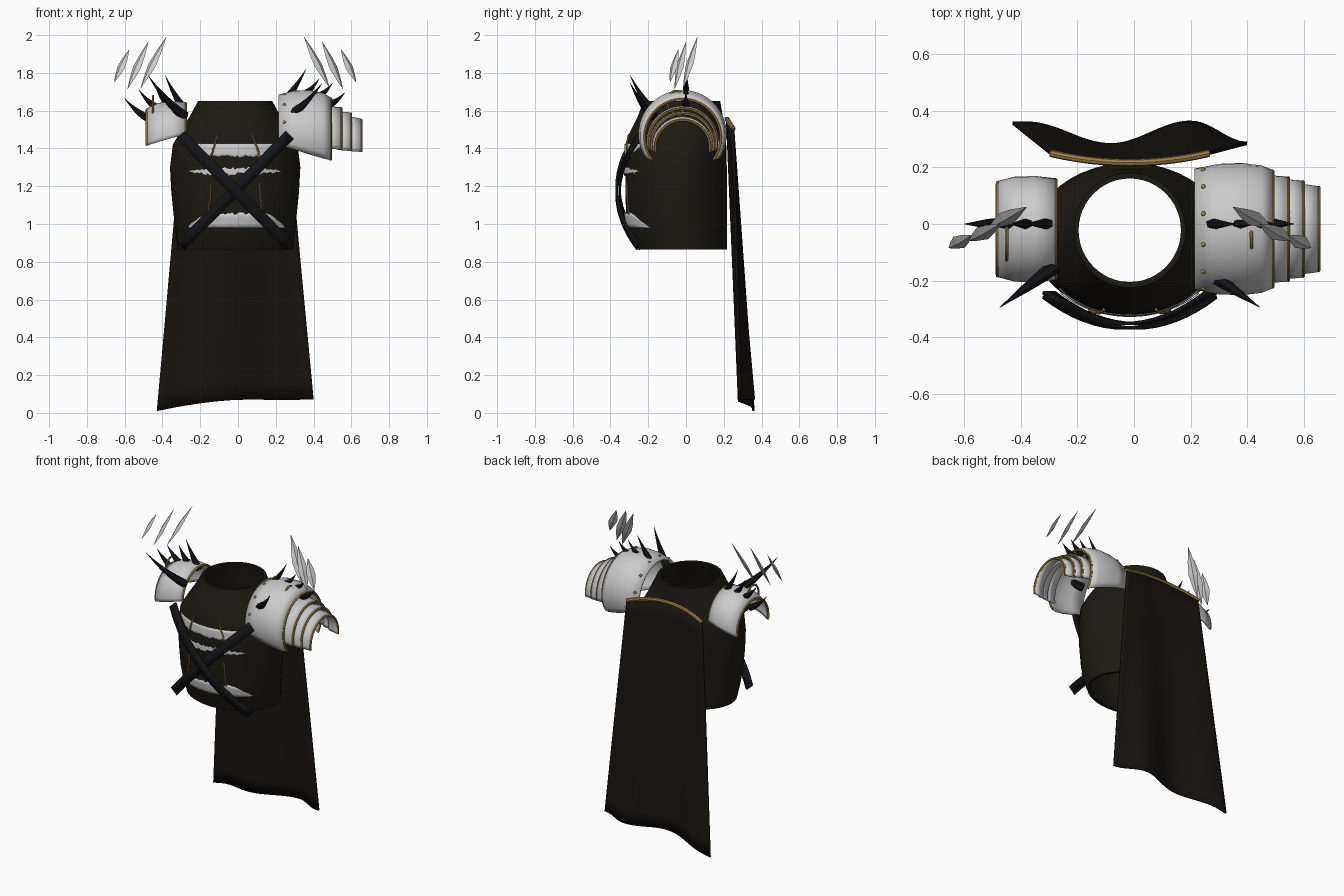
import bpy, bmesh, math, random
from mathutils import Vector as V

if "Cube" in bpy.data.objects:
    bpy.data.objects.remove(bpy.data.objects["Cube"])

random.seed(4)
CX = -0.015          # symmetry plane of the armour


def material(name, col):
    m = bpy.data.materials.new(name)
    m.diffuse_color = (*col, 1)
    m.use_nodes = True
    m.node_tree.nodes["Principled BSDF"].inputs["Base Color"].default_value = m.diffuse_color
    return m


CLOTH = material("dark_cloth", (0.012, 0.010, 0.006))
CAPE = material("cape_cloth", (0.009, 0.007, 0.005))
BLACK = material("black_horn", (0.007, 0.007, 0.009))
GOLD = material("gold", (0.35, 0.23, 0.06))


def loft(name, rings, mat=None, cyc=False, loop=False, cap=False, thick=0, smooth=True):
    """Skin a list of point rows; cyc closes each row, loop joins last row to first."""
    bm = bmesh.new()
    rows = [[bm.verts.new(p) for p in r] for r in rings]
    n = len(rows[0])
    for i in range(len(rows) if loop else len(rows) - 1):
        a, b = rows[i], rows[(i + 1) % len(rows)]
        for j in range(n if cyc else n - 1):
            k = (j + 1) % n
            bm.faces.new((a[j], a[k], b[k], b[j]))
    if cap:
        bm.faces.new(rows[0])
        bm.faces.new(rows[-1])
    bmesh.ops.remove_doubles(bm, verts=bm.verts, dist=1e-5)
    bmesh.ops.recalc_face_normals(bm, faces=bm.faces)
    me = bpy.data.meshes.new(name)
    bm.to_mesh(me)
    bm.free()
    ob = bpy.data.objects.new(name, me)
    bpy.context.collection.objects.link(ob)
    if mat:
        me.materials.append(mat)
    if smooth:
        bpy.ops.object.select_all(action='DESELECT')
        ob.select_set(True)
        bpy.context.view_layer.objects.active = ob
        bpy.ops.object.shade_smooth_by_angle(angle=math.radians(40))
    if thick:
        s = ob.modifiers.new("thickness", 'SOLIDIFY')
        s.thickness, s.offset = thick, 0
    return ob


def tube(name, pts, radii, mat, sides=8, closed=False, smooth=True):
    """Round tube along a path, with a radius per point."""
    pts = [V(p) for p in pts]
    n, rings, ref = len(pts), [], None
    for i, p in enumerate(pts):
        a = pts[(i - 1) % n] if closed else pts[max(i - 1, 0)]
        b = pts[(i + 1) % n] if closed else pts[min(i + 1, n - 1)]
        d = (b - a).normalized()
        if ref is None:
            ref = d.orthogonal()
        ref = (ref - d * ref.dot(d)).normalized()
        s = d.cross(ref)
        r = radii if isinstance(radii, float) else radii[i]
        rings.append([p + r * (ref * math.cos(t) + s * math.sin(t))
                      for t in (2 * math.pi * k / sides for k in range(sides))])
    return loft(name, rings, mat, cyc=True, loop=closed, cap=not closed, smooth=smooth)


# torso shell: z, half width, centre y, half depth
BODY = [(.865, .305, -.024, .24), (.95, .315, -.04, .258), (1.04, .325, -.05, .267),
        (1.17, .338, -.052, .269), (1.3, .345, -.052, .268), (1.42, .33, -.052, .265),
        (1.48, .295, -.05, .25), (1.57, .24, -.03, .225), (1.65, .197, -.022, .203)]


def oval(z, rx, cy, ry, n=48):
    return [(CX + rx * math.cos(2 * math.pi * k / n), cy + ry * math.sin(2 * math.pi * k / n), z)
            for k in range(n)]


loft("torso", [oval(*b) for b in BODY] +
     [oval(z, rx - .016, cy, ry - .02) for z, rx, cy, ry in reversed(BODY)],
     CLOTH, cyc=True, loop=True)


def on_chest(x, z, off=.007):
    """Point on the front of the torso."""
    for a, b in zip(BODY, BODY[1:]):
        if a[0] <= z <= b[0]:
            t = (z - a[0]) / (b[0] - a[0])
            rx, cy, ry = (a[i] + t * (b[i] - a[i]) for i in (1, 2, 3))
            u = min(1, abs((x - CX) / rx))
            return (x, cy - (ry + off) * math.sqrt(1 - u * u), z)


# torn openings showing the breastplate: x range, bottom, top, ragged sides
def torn(name, x0, x1, lo, hi, rag_lo, rag_hi):
    cols, n = [], 44
    for i in range(n + 1):
        u = i / n
        edge = min(1, 5 * min(u, 1 - u)) ** .7
        mid = lo if not rag_lo else hi if not rag_hi else (lo + hi) / 2
        a = lo + rag_lo * random.uniform(-.008, .008)
        b = hi + rag_hi * random.uniform(-.008, .008)
        a, b = mid + (a - mid) * edge, mid + (b - mid) * edge
        x = x0 + u * (x1 - x0)
        cols.append([on_chest(x, a + (b - a) * k / 4) for k in range(5)])
    loft(name, cols, thick=.003)


torn("breastplate_upper", -.265, .235, 1.355, 1.425, 1, 0)
torn("breastplate_middle", -.26, .23, 1.262, 1.297, 1, 1)
torn("breastplate_lower", -.265, .25, .98, 1.058, 0, 1)

# gold cords on the chest
for s in (-1, 1):
    for nm, a, b in (("upper", (.09, 1.475), (.13, 1.355)), ("lower", (.127, 1.22), (.14, 1.05))):
        pts = []
        for k in range(10):
            t = k / 9
            x = a[0] + t * (b[0] - a[0]) + random.uniform(-.004, .004)
            pts.append(on_chest(CX + s * x, a[1] + t * (b[1] - a[1]), .014))
        tube(f"cord_{nm}", pts, .005, GOLD, 6)

# crossed straps
for s in (-1, 1):
    a, b = V((CX + s * .287, 0, 1.47)), V((CX - s * .287, 0, .885))
    w = (b - a).normalized().cross(V((0, 1, 0))) * .03
    rows = []
    for k in range(17):
        t = k / 16
        y = -.36 + .008 * s + .11 * (2 * t - 1) ** 2
        p = a.lerp(b, t) + V((0, y, 0))
        rows.append([p - w, p + w])
    loft("chest_strap", rows, BLACK, thick=.012)


# cape, hanging from a gold bar
def bar(u):
    s = 2 * u - 1
    return V((-.295 + .56 * u, .217 + .033 * s * s, 1.555 - .05 * s * s))


def keyed(u, keys):
    for (a, p), (b, q) in zip(keys, keys[1:]):
        if u <= b:
            t = max(0, (u - a) / (b - a))
            return p + (q - p) * (1 - math.cos(math.pi * t)) / 2
    return keys[-1][1]


def hem(u):
    return V((-.43 + .83 * u, keyed(u, [(.06, .357), (.42, .28), (.76, .36), (1, .285)]),
              .07 - .06 * max(0, 1 - u / .55) ** 1.6))


loft("cape", [[bar(u / 32).lerp(hem(u / 32), v / 16) for u in range(33)] for v in range(17)],
     CAPE, thick=.012)
tube("cape_bar", [bar(k / 12) for k in range(13)], .013, GOLD)


# arched armour plates: x, radius, centre z, lower edge z
def arc(x, r, cz, zb, n=28):
    a = math.acos((zb - cz) / r)
    return [(x, -.018 + r * math.sin(t), cz + r * math.cos(t))
            for t in (-a + 2 * a * k / n for k in range(n + 1))]


def plate(name, secs, trims=(-1,)):
    loft(name, [arc(*s) for s in secs], thick=.012)
    for i in trims:
        tube(name + "_trim", arc(*secs[i]), .0075, GOLD, 6)


plate("right_shoulder_plate", [(.215, .208, 1.47, 1.42), (.3, .225, 1.475, 1.395),
                               (.38, .228, 1.475, 1.37), (.45, .22, 1.468, 1.35),
                               (.49, .203, 1.46, 1.34)])
plate("right_arm_plate_1", [(.46, .186, 1.435, 1.40), (.545, .18, 1.432, 1.395)])
plate("right_arm_plate_2", [(.53, .171, 1.42, 1.392), (.597, .166, 1.418, 1.388)])
plate("right_arm_plate_3", [(.58, .156, 1.41, 1.387), (.652, .146, 1.405, 1.382)])
plate("left_shoulder_plate", [(-.278, .174, 1.465, 1.475), (-.35, .182, 1.462, 1.455),
                              (-.42, .18, 1.455, 1.435), (-.482, .164, 1.442, 1.415)], (0, -1))

# rivets around the inner rim of the right shoulder
for k in range(6):
    t = math.radians(-72 + 28.8 * k)
    c = V((.245, -.018 + .219 * math.sin(t), 1.472 + .219 * math.cos(t)))
    bpy.ops.mesh.primitive_uv_sphere_add(segments=10, ring_count=6, radius=.009, location=c)
    bpy.context.object.name = "rivet"
    bpy.context.object.data.materials.append(GOLD)

# gold rings on the shoulders
for x, cy, cz, ry, rz in ((-.45, -.065, 1.6, .062, .078), (.415, -.05, 1.645, .05, .06)):
    tube("shoulder_ring", [(x, cy + ry * math.cos(t), cz + rz * math.sin(t))
                           for t in (2 * math.pi * k / 24 for k in range(24))],
         .006, GOLD, 6, closed=True)


# horns and spikes
def spike(name, base, tip, r, sag):
    a, b = V(base), V(tip)
    pts = [a.lerp(b, t) - V((0, 0, sag * 4 * t * (1 - t))) for t in (0, .2, .4, .6, .8, 1)]
    tube(name, pts, [r, r * .92, r * .75, r * .52, r * .27, .001], BLACK, 6, smooth=False)


spike("left_horn", (-.28, -.15, 1.57), (-.475, -.295, 1.785), .026, .02)
spike("right_horn", (.26, -.17, 1.57), (.445, -.295, 1.745), .026, .02)
for x0, z0, x1, z1 in ((-.285, 1.61, -.385, 1.785), (-.36, 1.62, -.44, 1.735),
                       (-.42, 1.61, -.525, 1.71), (-.475, 1.56, -.6, 1.665),
                       (.25, 1.66, .36, 1.82), (.34, 1.68, .43, 1.77),
                       (.41, 1.67, .5, 1.745), (.47, 1.63, .565, 1.695)):
    spike("shoulder_spike", (x0, 0, z0), (x1, 0, z1), .022, .012)

# floating blades: base and tip on the left, mirrored to the right
for s in (1, -1):
    for base, tip, r in (((-.655, -.085, 1.75), (-.575, -.04, 1.925), .028),
                         ((-.585, -.06, 1.715), (-.475, 0, 1.965), .029),
                         ((-.515, -.015, 1.72), (-.38, .06, 1.99), .029)):
        a, b = V(base), V(tip)
        d = (b - a).normalized()
        w = V((.75, -.66, 0))
        w = (w - d * w.dot(d)).normalized()
        h = d.cross(w)
        rings = []
        for t, k in ((0, .03), (.2, .55), (.45, 1), (.7, .7), (1, .03)):
            p = a.lerp(b, t)
            ring = [p + w * r * k, p + h * .011 * k, p - w * r * k, p - h * .011 * k]
            rings.append([(q.x if s > 0 else 2 * CX - q.x, q.y, q.z) for q in ring])
        loft("floating_blade", rings, cyc=True, cap=True, smooth=False)
